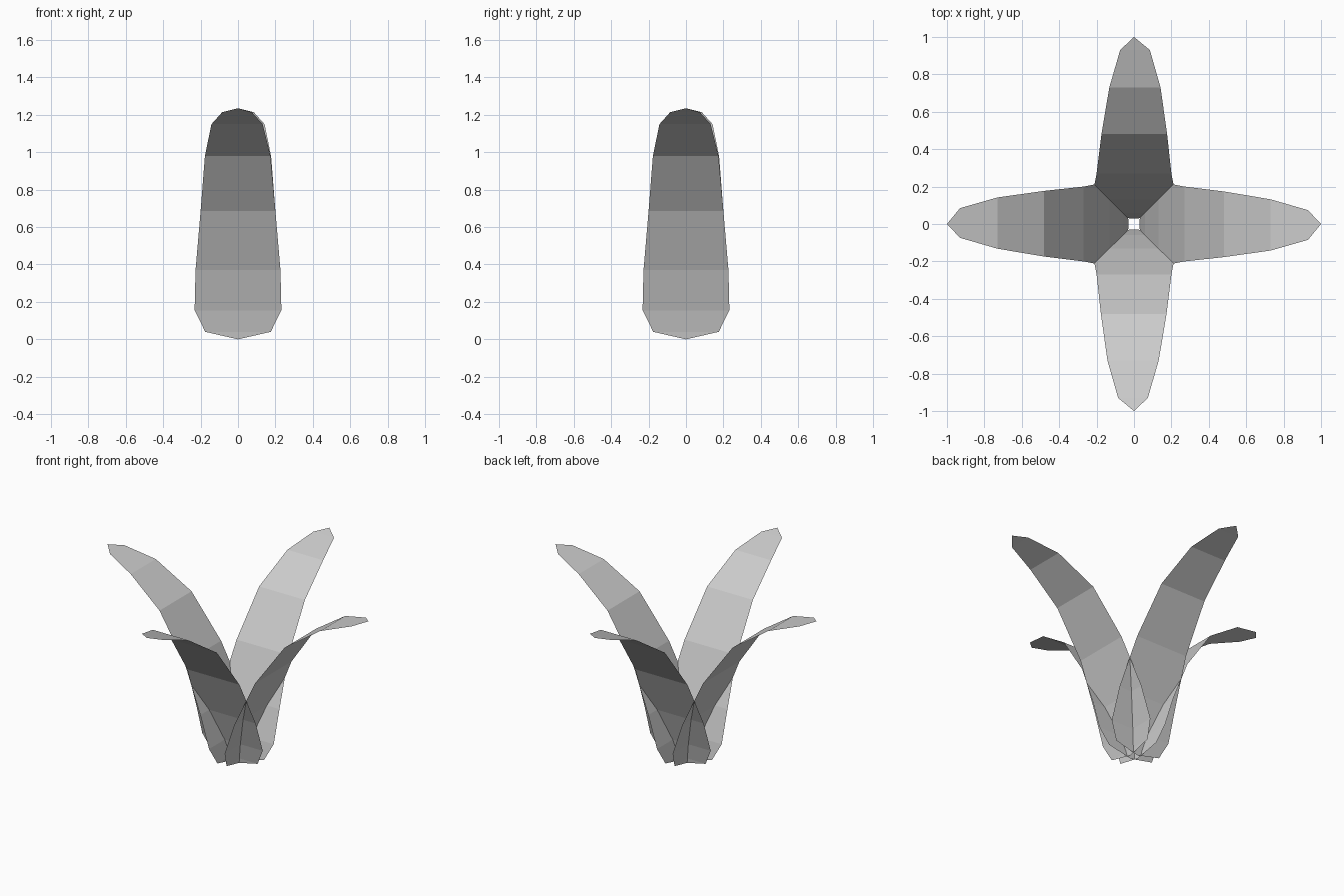
import bpy
import math

cube = bpy.data.objects.get("Cube")
if cube:
    bpy.data.objects.remove(cube, do_unlink=True)

# Plain grey leaf colour
leaf_grey = bpy.data.materials.new("leaf_grey")
leaf_grey.use_nodes = True
leaf_grey.diffuse_color = (0.6, 0.6, 0.6, 1)
leaf_grey.node_tree.nodes["Principled BSDF"].inputs["Base Color"].default_value = (0.6, 0.6, 0.6, 1)

# Leaf rows from base to tip: distance out, height, left and right half width
BASE = (0.03, 0.0)
TIP = (1.0, 1.235)
ROWS = [
    (0.035, 0.04, 0.175, 0.175),
    (0.06, 0.155, 0.232, 0.232),
    (0.13, 0.37, 0.227, 0.227),
    (0.27, 0.685, 0.2, 0.2),
    (0.48, 0.98, 0.177, 0.174),
    (0.73, 1.15, 0.142, 0.132),
    (0.93, 1.214, 0.085, 0.074),
]


def leaf_mesh():
    """One thin, flat-faced leaf arching out towards the front."""
    verts, faces = [], []
    for out, height, left, right in ROWS:
        verts += [(-left, -out, height), (right, -out, height)]
    for i in range(0, len(verts) - 2, 2):
        faces.append((i, i + 1, i + 3, i + 2))
    # Pointed ends
    last = len(verts)
    verts += [(0, -BASE[0], BASE[1]), (0, -TIP[0], TIP[1])]
    faces += [(last, 1, 0), (last - 2, last - 1, last + 1)]
    mesh = bpy.data.meshes.new("leaf")
    mesh.from_pydata(verts, [], faces)
    mesh.materials.append(leaf_grey)
    return mesh


# Four leaves crossing around the stem
mesh = leaf_mesh()
for turn, side in enumerate(("front", "left", "back", "right")):
    leaf = bpy.data.objects.new(side + "_leaf", mesh)
    leaf.rotation_euler.z = turn * math.pi / 2
    bpy.context.collection.objects.link(leaf)
